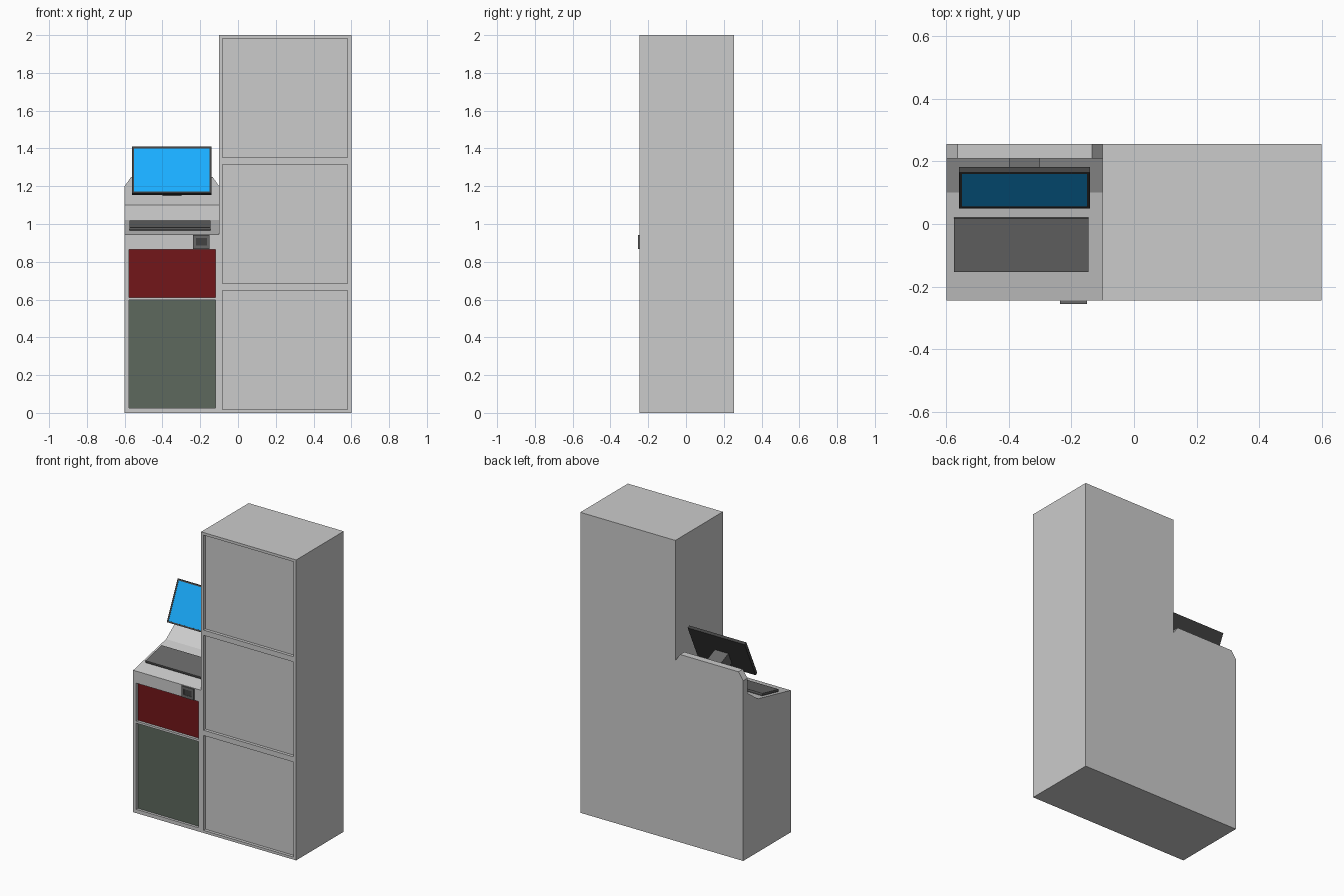
import bpy, bmesh
from mathutils import Vector

if "Cube" in bpy.data.objects:
    bpy.data.objects.remove(bpy.data.objects["Cube"])


def material(name, rgb):
    m = bpy.data.materials.new(name)
    m.diffuse_color = (*rgb, 1)
    m.use_nodes = True
    m.node_tree.nodes["Principled BSDF"].inputs["Base Color"].default_value = m.diffuse_color
    return m


RED = material("dark_red", (0.17, 0.008, 0.01))
GREEN = material("dark_green", (0.11, 0.14, 0.11))
BLUE = material("screen_blue", (0.01, 0.42, 1.0))
DARK = material("dark_grey", (0.14, 0.14, 0.14))
BLACK = material("near_black", (0.055, 0.055, 0.055))


def prism(name, pts, a, b, axis="x", mat=None):
    """Extrude a profile: (y, z) points along x, or (x, z) points along y."""
    bm = bmesh.new()
    rings = []
    for t in (a, b):
        rings.append([bm.verts.new((t, p, q) if axis == "x" else (p, t, q)) for p, q in pts])
    bm.faces.new(rings[0])
    bm.faces.new(rings[1])
    n = len(pts)
    for i in range(n):
        j = (i + 1) % n
        bm.faces.new((rings[0][i], rings[0][j], rings[1][j], rings[1][i]))
    bmesh.ops.recalc_face_normals(bm, faces=bm.faces)
    me = bpy.data.meshes.new(name)
    bm.to_mesh(me)
    bm.free()
    ob = bpy.data.objects.new(name, me)
    bpy.context.collection.objects.link(ob)
    if mat:
        me.materials.append(mat)
    return ob


def box(name, x0, x1, y0, y1, z0, z1, mat=None):
    return prism(name, [(y0, z0), (y1, z0), (y1, z1), (y0, z1)], x0, x1, "x", mat)


def slab(name, x0, x1, origin, u, u0, u1, d0, d1, mat=None):
    """Box tilted in the yz plane: u runs along it, d goes in behind its face."""
    o, u = Vector(origin), Vector(u).normalized()
    n = Vector((u.y, -u.x))
    pts = [o + u * s + n * d for s, d in ((u0, d0), (u1, d0), (u1, d1), (u0, d1))]
    return prism(name, pts, x0, x1, "x", mat)


def cut(target, cutter):
    m = target.modifiers.new(cutter.name, "BOOLEAN")
    m.operation = "DIFFERENCE"
    m.solver = "EXACT"
    m.object = cutter
    cutter.hide_render = True
    cutter.hide_set(True)


FRONT, BACK, RECESS = -0.245, 0.255, 0.02

# Tall cabinet with three recessed front panels
cabinet = box("tall_cabinet", -0.1, 0.6, FRONT, BACK, 0, 2)
for i in range(3):
    z = i * 2 / 3
    cut(cabinet, box(f"cabinet_recess_cutter_{i}", -0.083, 0.58, FRONT - 0.1, FRONT + RECESS,
                     z + 0.0175, z + 2 / 3 - 0.0175))

# Checkout counter: sloped top, steeper rear slope, upright back wall
counter = prism("counter", [(FRONT, 0), (FRONT, 0.945), (0.1, 1.02), (0.21, 1.10),
                            (0.21, 1.25), (BACK, 1.25), (BACK, 0)], -0.6, -0.1)

# Chamfered corners of the back wall
for side in (-1, 1):
    pts = [(-0.35 + side * dx, z) for dx, z in ((0.2565, 1.19), (0.30, 1.19), (0.30, 1.30), (0.1925, 1.30))]
    pts = [(-0.35 + side * dx, z) for dx, z in ((0.25, 1.2), (0.30, 1.2), (0.30, 1.30), (0.194, 1.30), (0.215, 1.25))]
    cut(counter, prism(f"corner_cutter_{side}", pts, 0.15, 0.3, "y"))

# Coloured door and drawer, recessed in the counter front
for name, z0, z1, mat in (("lower_door", 0.025, 0.598, GREEN), ("drawer_panel", 0.612, 0.865, RED)):
    cut(counter, box(name + "_cutter", -0.578, -0.12, FRONT - 0.1, FRONT + RECESS, z0, z1))
    box(name, -0.578, -0.12, FRONT + RECESS - 0.003, FRONT + RECESS + 0.003, z0, z1, mat)

# Scanner plate lying on the sloped top
SLOPE = (0.345, 0.075)
slab("scanner_base", -0.575, -0.145, (-0.15, 0.966), SLOPE, 0, 0.175, -0.008, 0.01, BLACK)
slab("scanner_plate", -0.575, -0.145, (-0.15, 0.966), SLOPE, 0, 0.175, -0.015, -0.008, DARK)

# Tilted monitor with inset screen
TILT, FOOT, H = (0.115, 0.247), (0.05, 1.163), 0.272
monitor = slab("monitor_case", -0.56, -0.14, FOOT, TILT, 0, H, 0, 0.02, BLACK)
cut(monitor, slab("screen_cutter", -0.55, -0.15, FOOT, TILT, 0.01, H - 0.01, -0.05, 0.004))
slab("screen", -0.55, -0.15, FOOT, TILT, 0.01, H - 0.01, 0.002, 0.006, BLUE)

# Arm from the back wall to the monitor
prism("monitor_arm", [(0.12, 1.28), (0.21, 1.24), (0.21, 1.15), (0.085, 1.20)], -0.40, -0.30, "x", DARK)

# Payment terminal on the counter front
terminal = box("payment_terminal", -0.237, -0.15, -0.255, FRONT, 0.868, 0.942, DARK)
cut(terminal, box("terminal_cutter", -0.222, -0.165, -0.3, -0.251, 0.887, 0.925))
box("terminal_pad", -0.222, -0.165, -0.2525, -0.249, 0.887, 0.925, BLACK)
